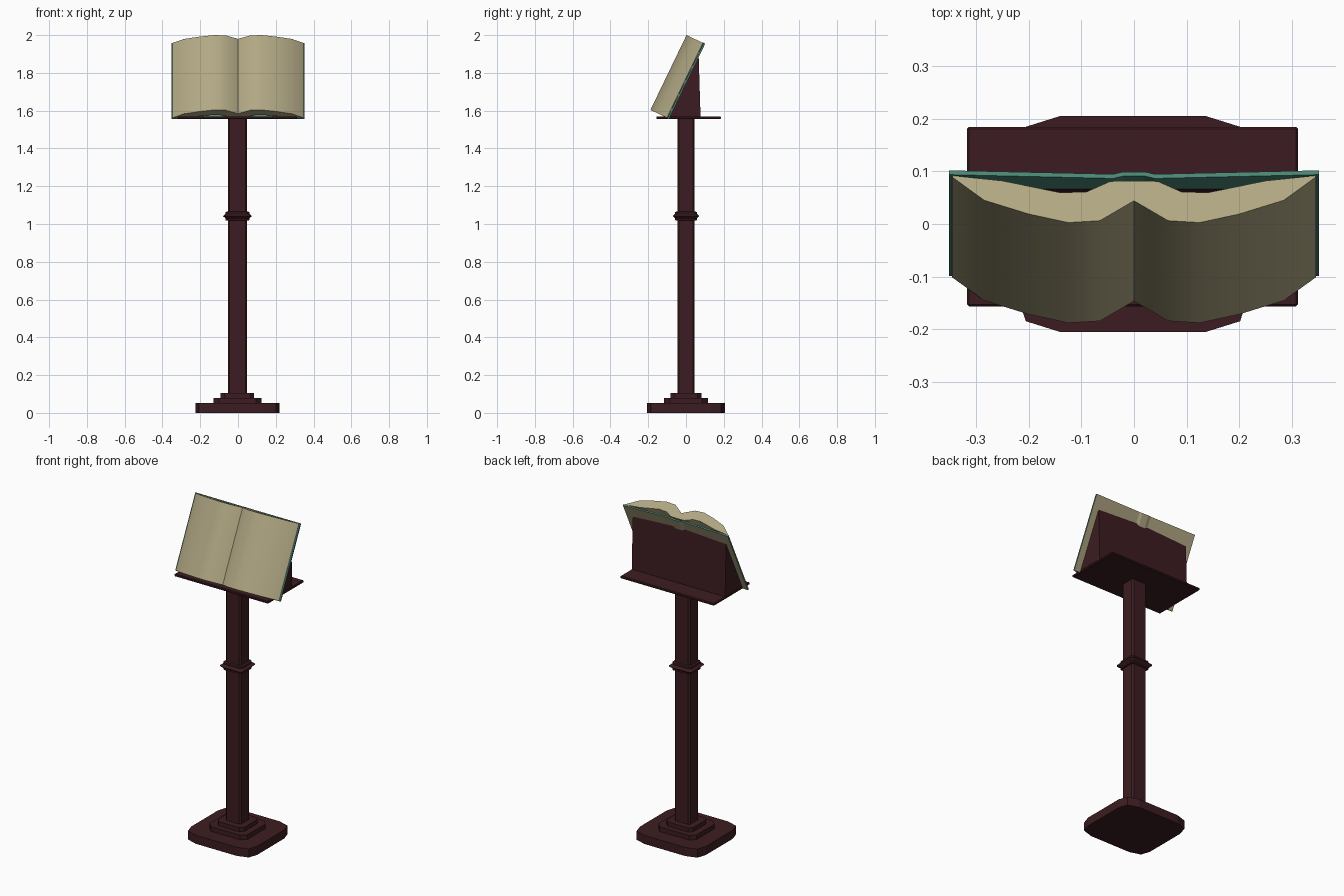
import bpy
from mathutils import Vector

if "Cube" in bpy.data.objects:
    bpy.data.objects.remove(bpy.data.objects["Cube"])


def material(name, rgb):
    m = bpy.data.materials.new(name)
    m.diffuse_color = (*rgb, 1)
    m.use_nodes = True
    m.node_tree.nodes["Principled BSDF"].inputs["Base Color"].default_value = m.diffuse_color
    return m


WOOD = material("dark_wood", (0.045, 0.012, 0.015))
CREAM = material("paper", (0.44, 0.39, 0.23))
TEAL = material("cover_cloth", (0.07, 0.24, 0.18))


def loft(name, rings, mats, smooth=False):
    """Skin a list of equal-length closed rings and cap both ends."""
    n = len(rings[0])
    verts = [v for r in rings for v in r]
    faces = [(k * n + i, k * n + (i + 1) % n, (k + 1) * n + (i + 1) % n, (k + 1) * n + i)
             for k in range(len(rings) - 1) for i in range(n)]
    faces += [tuple(reversed(range(n))), tuple(range((len(rings) - 1) * n, len(rings) * n))]
    me = bpy.data.meshes.new(name)
    me.from_pydata(verts, [], faces)
    for m in mats:
        me.materials.append(m)
    ob = bpy.data.objects.new(name, me)
    bpy.context.collection.objects.link(ob)
    if smooth:
        me.shade_smooth()
        me.set_sharp_from_angle(angle=0.7)
    return ob


def cut_rect(hx, hy, z, cut, cx=-0.003):
    """Rectangle ring with clipped corners."""
    return [(cx + x, y, z) for x, y in (
        (hx, -hy + cut), (hx, hy - cut), (hx - cut, hy), (-hx + cut, hy),
        (-hx, hy - cut), (-hx, -hy + cut), (-hx + cut, -hy), (hx - cut, -hy))]


# foot: slab with two-facet rounded corners
corner = [(0.222, 0.13), (0.204, 0.185), (0.137, 0.206)]
quad = (corner + [(-x, y) for x, y in reversed(corner)]
        + [(-x, -y) for x, y in corner] + [(x, -y) for x, y in reversed(corner)])
loft("foot", [[(x - 0.002, y, z) for x, y in quad] for z in (0, 0.052)], [WOOD])

# steps, post and collar
for name, hx, hy, z0, z1, cut in (
        ("lower_step", 0.128, 0.116, 0.052, 0.08, 0.03),
        ("upper_step", 0.089, 0.082, 0.08, 0.105, 0.02),
        ("post", 0.051, 0.045, 0.105, 1.557, 0.009)):
    loft(name, [cut_rect(hx, hy, z, cut) for z in (z0, z1)], [WOOD])
loft("collar", [cut_rect(0.051 + d, 0.045 + d, z, 0.012) for d, z in (
    (0, 1.018), (0.012, 1.02), (0.012, 1.03), (0.026, 1.042),
    (0.012, 1.054), (0.012, 1.064), (0, 1.066))], [WOOD])

# shelf plate
shelf = loft("shelf", [[(x - 0.003, y + 0.014, z) for x, y in (
    (0.315, -0.171), (0.315, 0.171), (-0.315, 0.171), (-0.315, -0.171))]
    for z in (1.555, 1.57)], [WOOD])
bev = shelf.modifiers.new("bevel", 'BEVEL')
bev.width, bev.segments = 0.004, 1

# wedge that carries the book
loft("book_rest", [[(x, y, z) for y, z in ((-0.094, 1.569), (0.077, 1.569), (0.066, 1.925))]
                   for x in (-0.316, 0.31)], [WOOD])

# book frame: foot of the cover, slope direction and outward normal
LOW = Vector((0, -0.098, 1.561))
UP = Vector((0, 0.191, 0.396))
OUT = Vector((0, -0.903, 0.43)).normalized()


def mirrored(half):
    """Left-to-right chain from right-hand points starting at x = 0."""
    return [(-x, h) for x, h in reversed(half[1:])] + half


def book_part(name, front, back, mats, t0=0, t1=1, smooth=False):
    ring = mirrored(front) + mirrored(back)[::-1]
    return loft(name, [[LOW + UP * t + OUT * h + Vector((x, 0, 0)) for x, h in ring]
                       for t in (t0, t1)], mats, smooth)


# arched page block, hollow underneath
page_top = [(0, 0.054), (0.065, 0.096), (0.125, 0.1), (0.2, 0.082), (0.285, 0.053), (0.346, 0.004)]
page_under = [(0, 0.012), (0.045, 0.013), (0.09, 0.035), (0.14, 0.037), (0.25, 0.012), (0.345, 0.001)]
book_part("pages", page_top, page_under, [CREAM], smooth=True)

# cover with a raised spine, pale on its back
cover_front = [(0, 0.003), (0.02, 0.003), (0.04, 0.008), (0.352, 0)]
cover_back = [(x, h - 0.009) for x, h in cover_front]
cover = book_part("cover", cover_front, cover_back, [TEAL, CREAM], -0.005, 1.005)
for p in cover.data.polygons:
    xs = [cover.data.vertices[i].co.x for i in p.vertices]
    hs = [(cover.data.vertices[i].co - LOW).dot(OUT) for i in p.vertices]
    if len(p.vertices) == 4 and max(xs) - min(xs) > 0.01 and sum(hs) / 4 < 0.0002:
        p.material_index = 1

# make every closed part face outward
import bmesh
for ob in bpy.context.collection.objects:
    bm = bmesh.new()
    bm.from_mesh(ob.data)
    bmesh.ops.recalc_face_normals(bm, faces=bm.faces)
    bm.to_mesh(ob.data)
    bm.free()
